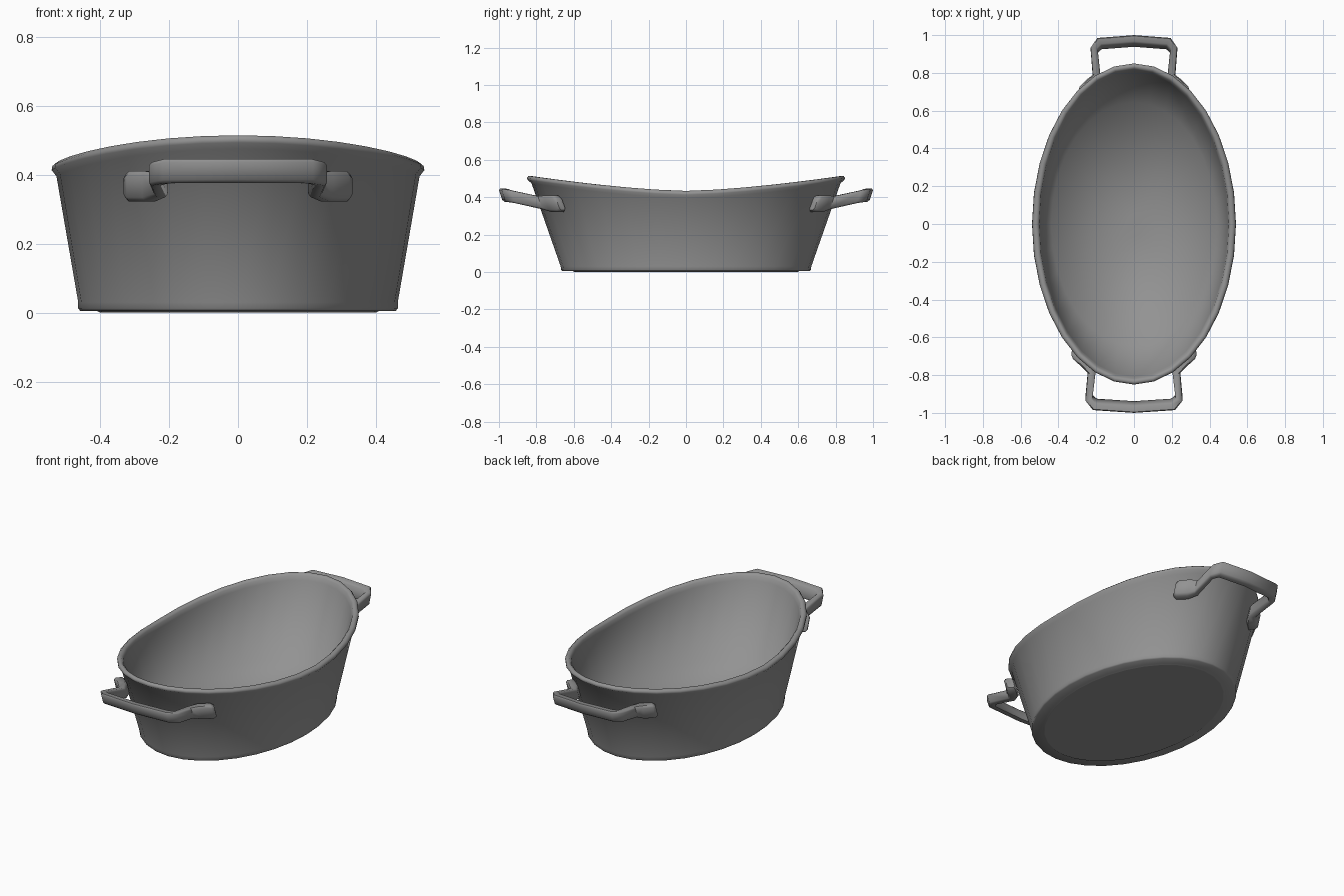
import bpy, bmesh, math
from mathutils import Vector

if "Cube" in bpy.data.objects:
    bpy.data.objects.remove(bpy.data.objects["Cube"])

SEG = 32
iron = bpy.data.materials.new("dark_iron")
iron.diffuse_color = (0.29, 0.29, 0.29, 1)
iron.use_nodes = True
iron.node_tree.nodes["Principled BSDF"].inputs["Base Color"].default_value = iron.diffuse_color


def finish(name, bm, angle):
    bmesh.ops.recalc_face_normals(bm, faces=bm.faces)
    me = bpy.data.meshes.new(name)
    bm.to_mesh(me)
    bm.free()
    me.materials.append(iron)
    ob = bpy.data.objects.new(name, me)
    bpy.context.collection.objects.link(ob)
    bpy.ops.object.select_all(action='DESELECT')
    ob.select_set(True)
    bpy.context.view_layer.objects.active = ob
    bpy.ops.object.shade_smooth_by_angle(angle=math.radians(angle))
    return ob


def loft(bm, rings):
    n = len(rings[0])
    for a, b in zip(rings, rings[1:]):
        for i in range(n):
            j = (i + 1) % n
            bm.faces.new((a[i], a[j], b[j], b[i]))
    bm.faces.new(rings[0])
    bm.faces.new(rings[-1])


# Oval tub: half width, half length, height, extra lift at the ends
profile = [
    (0.395, 0.590, 0.000, 0), (0.400, 0.597, 0.000, 0),
    (0.408, 0.606, 0.005, 0), (0.457, 0.662, 0.005, 0),
    (0.463, 0.668, 0.012, 0), (0.463, 0.670, 0.030, 0),
    (0.526, 0.826, 0.395, 0.08), (0.540, 0.848, 0.413, 0.08),
    (0.538, 0.850, 0.425, 0.08), (0.527, 0.842, 0.434, 0.08),
    (0.512, 0.830, 0.434, 0.08), (0.502, 0.820, 0.424, 0.08),
    (0.498, 0.808, 0.400, 0.08), (0.438, 0.645, 0.050, 0),
    (0.040, 0.060, 0.035, 0),
]
bm = bmesh.new()
rings = []
for rx, ry, z, lift in profile:
    ring = []
    for i in range(SEG):
        t = 2 * math.pi * i / SEG
        c, s = math.cos(t), math.sin(t)
        ring.append(bm.verts.new((rx * c, ry * s, z + lift * abs(s) ** 1.5)))
    rings.append(ring)
loft(bm, rings)
finish("tub", bm, 100)


# Handles: half path of (x, y, z, thickness, height), mirrored across x = 0
half = [
    (0.312, 0.672, 0.366, 0.040, 0.066),
    (0.298, 0.684, 0.366, 0.058, 0.088),
    (0.250, 0.728, 0.366, 0.058, 0.088),
    (0.219, 0.775, 0.370, 0.040, 0.070),
    (0.234, 0.920, 0.402, 0.036, 0.068),
    (0.203, 0.955, 0.410, 0.044, 0.070),
    (0.000, 0.969, 0.411, 0.044, 0.070),
]


def handle(name, side, sx):
    path = [(x * sx, y + (1 - sx) * 0.1 * (y < 0.75), z, w, h)
            for x, y, z, w, h in half]
    path += [(-x, y, z, w, h) for x, y, z, w, h in reversed(path[:-1])]
    pts = [Vector(p[:2]) for p in path]
    bm = bmesh.new()
    rings = []
    for k, (x, y, z, w, h) in enumerate(path):
        d0 = (pts[k] - pts[max(k - 1, 0)]).normalized()
        d1 = (pts[min(k + 1, len(pts) - 1)] - pts[k]).normalized()
        d = (d0 + d1).normalized()
        n = Vector((d.y, -d.x))
        # widen at bends so the bar keeps its thickness
        w /= max(0.6, d.dot(d1 if d1.length else d0))
        ring = []
        for u, v in ((-.5, -.36), (-.32, -.5), (.32, -.5), (.5, -.36),
                     (.5, .36), (.32, .5), (-.32, .5), (-.5, .36)):
            # section leans outward like the wall
            px = x + n.x * u * w
            py = y + n.y * u * w + 0.35 * v * h
            ring.append(bm.verts.new((px, side * py, z + v * h)))
        rings.append(ring)
    loft(bm, rings)
    finish(name, bm, 50)


handle("front_handle", -1, 1.02)
handle("back_handle", 1, 0.9)
